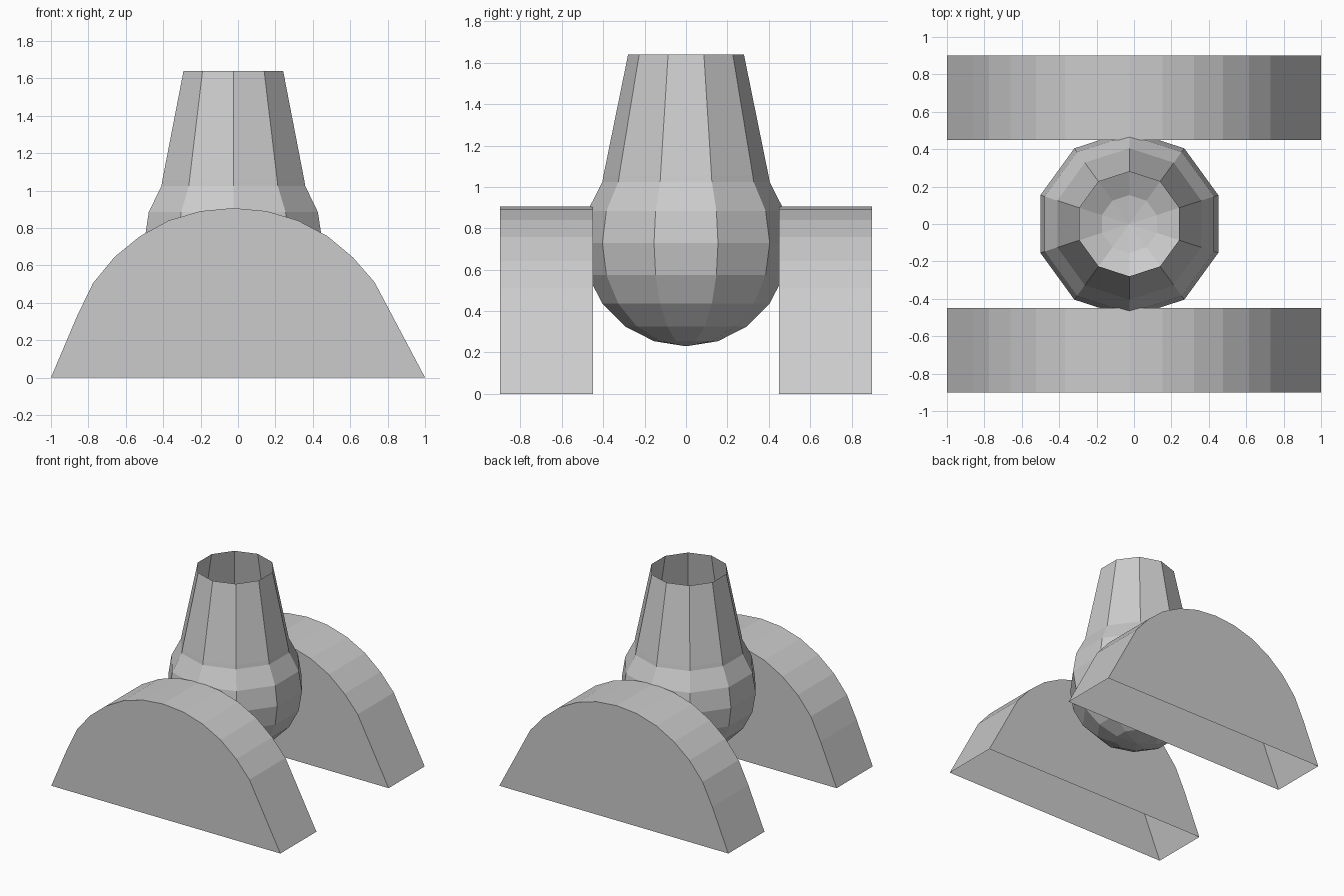
import bpy
from math import sin, cos, pi

if "Cube" in bpy.data.objects:
    bpy.data.objects.remove(bpy.data.objects["Cube"])


def add_object(name, verts, faces):
    mesh = bpy.data.meshes.new(name)
    mesh.from_pydata(verts, [], faces)
    mesh.update()
    obj = bpy.data.objects.new(name, mesh)
    bpy.context.collection.objects.link(obj)
    return obj


# Arched side supports: extruded profile, hollow and open underneath
ARCH = [(-1, 0), (-0.86, 0.33), (-0.775, 0.505), (-0.66, 0.645), (-0.525, 0.755),
        (-0.37, 0.84), (-0.20, 0.89), (-0.025, 0.906), (0.152, 0.89), (0.32, 0.84),
        (0.477, 0.757), (0.615, 0.642), (0.73, 0.51), (1, 0)]


def arch_support(name, y0, y1):
    n = len(ARCH)
    verts = [(x, y, z) for y in (y0, y1) for x, z in ARCH]
    faces = [(i, n + i, n + i + 1, i + 1) for i in range(n - 1)]
    faces += [tuple(range(n)), tuple(range(2 * n - 1, n - 1, -1))]
    return add_object(name, verts, faces)


arch_support("front_support", -0.90, -0.45)
arch_support("back_support", 0.45, 0.90)

# Ten-sided open vessel: lower part of a sphere, then a tapering neck
SIDES, RADIUS, CX, CZ = 10, 0.5, -0.025, 0.73
profile = [(RADIUS * cos(k * pi / 10), CZ + RADIUS * sin(k * pi / 10))
           for k in range(-4, 3)]
profile += [(0.399, 1.055), (0.28, 1.64)]

verts = [(CX, 0, CZ - RADIUS)]
for r, z in profile:
    for i in range(SIDES):
        a = pi / 2 + 2 * pi * i / SIDES
        verts.append((CX + r * cos(a), r * sin(a), z))
faces = []
for i in range(SIDES):
    j = (i + 1) % SIDES
    faces.append((0, 1 + j, 1 + i))
    for k in range(len(profile) - 1):
        lo, hi = 1 + k * SIDES, 1 + (k + 1) * SIDES
        faces.append((lo + i, lo + j, hi + j, hi + i))
add_object("vessel", verts, faces)
